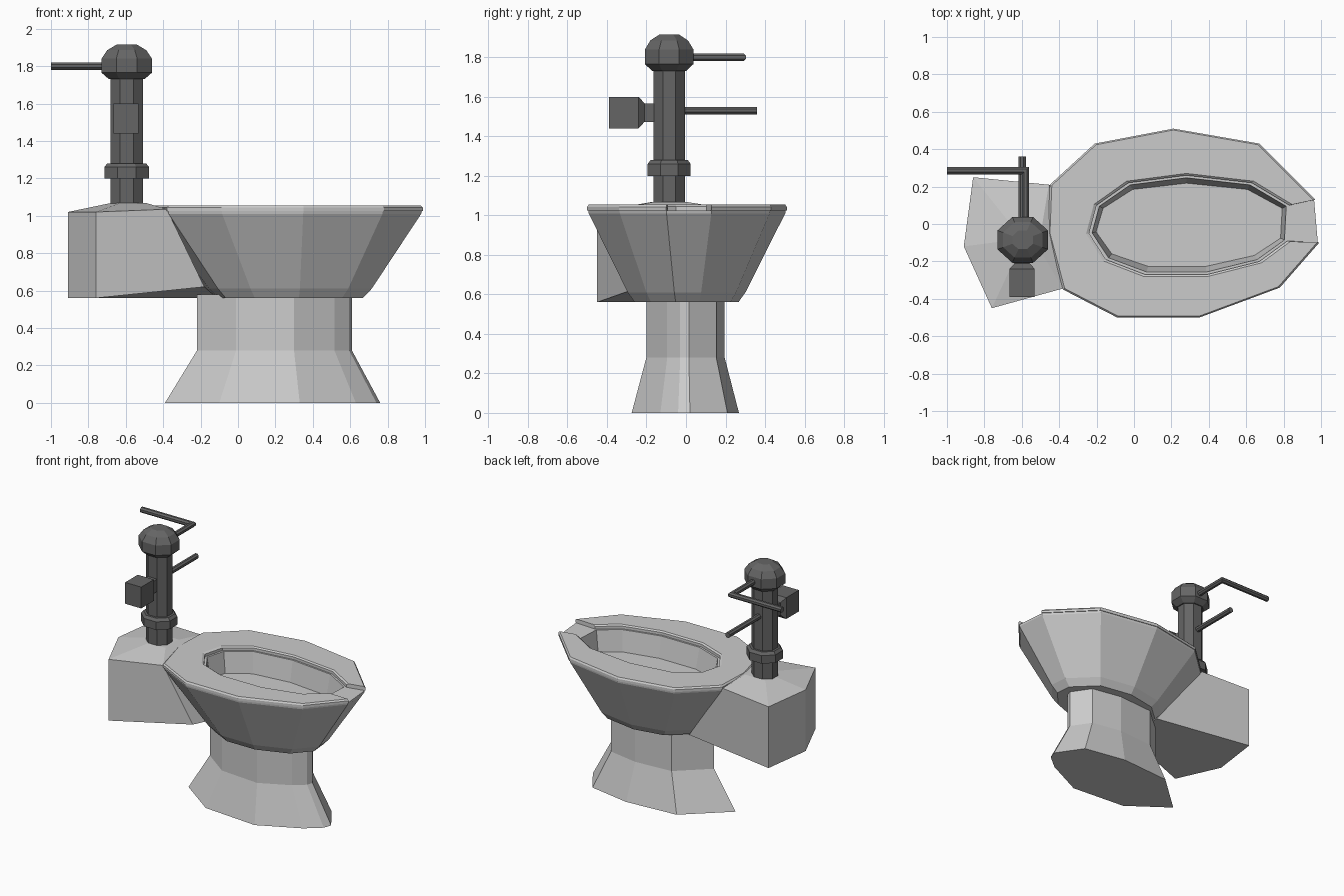
import bpy, bmesh, math
from mathutils import Vector

if "Cube" in bpy.data.objects:
    bpy.data.objects.remove(bpy.data.objects["Cube"])

dark = bpy.data.materials.new("dark_metal")
dark.diffuse_color = (0.13, 0.13, 0.13, 1)
dark.use_nodes = True
dark.node_tree.nodes["Principled BSDF"].inputs["Base Color"].default_value = dark.diffuse_color


def loft(name, rings, caps=(True, True), open_rows=False, mat=None):
    """Skin consecutive closed rings; open_rows also closes the loop of rings' ends off."""
    bm = bmesh.new()
    vs = [[bm.verts.new(p) for p in r] for r in rings]
    for a, b in zip(vs, vs[1:]):
        n = len(a)
        for i in range(n):
            bm.faces.new((a[i], a[(i + 1) % n], b[(i + 1) % n], b[i]))
    if caps[0]:
        bm.faces.new(vs[0])
    if caps[1]:
        bm.faces.new(vs[-1])
    bmesh.ops.recalc_face_normals(bm, faces=bm.faces)
    me = bpy.data.meshes.new(name)
    bm.to_mesh(me)
    bm.free()
    ob = bpy.data.objects.new(name, me)
    bpy.context.collection.objects.link(ob)
    if mat:
        me.materials.append(mat)
    return ob


def ring(pts, c, sx, sy, z, new_c=None):
    """Scale an outline about centre x = c and lift it to height z."""
    nc = c if new_c is None else new_c
    return [(nc + (x - c) * sx, y * sy, z) for x, y in pts]


def turned(name, profile, cx=-0.595, cy=-0.085, sides=8):
    """Eight-sided turned metal part from (radius, z) pairs."""
    rings = []
    for r, z in profile:
        rings.append([(cx + r * 1.08 * math.cos(a), cy + r * 0.98 * math.sin(a), z)
                      for a in [2 * math.pi * (i + 0.5) / sides for i in range(sides)]])
    return loft(name, rings, mat=dark)


def rod(name, path, r=0.021, sides=8):
    """Horizontal rod, mitred at its corners."""
    pts = [Vector(p) for p in path]
    up = Vector((0, 0, 1))
    rings = []
    for i, p in enumerate(pts):
        d0 = (p - pts[i - 1]).normalized() if i else (pts[1] - p).normalized()
        d1 = (pts[i + 1] - p).normalized() if i < len(pts) - 1 else d0
        t = (d0 + d1).normalized()
        side = t.cross(up) / t.dot(d0)
        rings.append([p + r * (math.cos(a) * side + math.sin(a) * up)
                      for a in [2 * math.pi * (k + 0.5) / sides for k in range(sides)]])
    return loft(name, rings, mat=dark)


# outlines, running from the left of the front gap round to its right
outer = [(.97, .13), (.67, .43), (.21, .51), (-.21, .43), (-.45, .21), (-.46, -.05),
         (-.38, -.35), (-.09, -.50), (.35, -.50), (.78, -.34), (.99, -.10)]
inner = [(.83, .10), (.63, .22), (.28, .26), (-.03, .22), (-.20, .10), (-.24, -.05),
         (-.15, -.19), (.06, -.27), (.39, -.27), (.67, -.20), (.82, -.09)]

# bowl, outside then over the rim and down to the basin floor
loft("bowl", [
    ring(outer, .265, .535, .52, .56, .28),
    ring(outer, .265, .60, .59, .61, .28),
    ring(outer, .265, .985, .985, 1.01),
    ring(outer, .265, .99, .99, 1.025),
    ring(inner, .295, .97, .95, 1.025),
    ring(inner, .295, .93, .84, .87)])

# open-front seat: a section swept round the outline
rows = []
for (ox, oy), (ix, iy) in zip(outer, inner):
    bx, by = .265 + (ox - .265) * .985, oy * .985
    jx, jy = .295 + (ix - .295) * 1.03, iy * 1.04
    rows.append([(ox, oy, 1.025), (ox, oy, 1.043), (bx, by, 1.054),
                 (jx, jy, 1.054), (ix, iy, 1.045), (ix, iy, 1.025)])
loft("seat", rows)

# pedestal
foot = [(-.39, -.03), (-.10, -.24), (.33, -.275), (.63, -.13), (.74, -.04),
        (.76, .02), (.63, .21), (.31, .268), (-.09, .24)]
loft("pedestal", [
    ring(foot, .185, 1, 1, 0),
    ring(foot, .185, .72, .73, .28, .195),
    ring(foot, .185, .72, .73, .58, .195)])

# rear housing with a low peaked lid
loft("rear_housing", [
    [(-.91, -.12, .56), (-.76, -.45, .56), (-.18, -.28, .62), (-.11, .12, .56), (-.86, .25, .56)],
    [(-.91, -.12, 1.02), (-.76, -.45, 1.02), (-.38, -.345, 1.035), (-.455, .21, 1.035), (-.86, .25, 1.02)],
    [(-.68, -.09, 1.068), (-.63, -.17, 1.068), (-.49, -.16, 1.068), (-.49, .0, 1.068), (-.66, .0, 1.068)]])

# flush valve: pipe, collar, cap
turned("valve_pipe", [(.087, 1.04), (.087, 1.76)])
turned("valve_collar", [(.12, 1.2), (.12, 1.26), (.104, 1.28)])
turned("valve_cap", [(.095, 1.73), (.135, 1.765), (.135, 1.84), (.105, 1.885), (.055, 1.915)])

# flush handle and stop rod
rod("flush_handle", [(-.58, -.05, 1.8), (-.58, .285, 1.8), (-1.0, .285, 1.8)])
rod("stop_rod", [(-.598, -.05, 1.53), (-.598, .36, 1.53)])


# square side knob with tapered neck
def square(y, hx, hz):
    return [(-.598 + a * hx, y, 1.52 + b * hz) for a, b in ((-1, -1), (1, -1), (1, 1), (-1, 1))]


loft("side_knob", [square(-.39, .067, .08), square(-.24, .067, .08),
                   square(-.21, .04, .047), square(-.12, .04, .047)], mat=dark)
